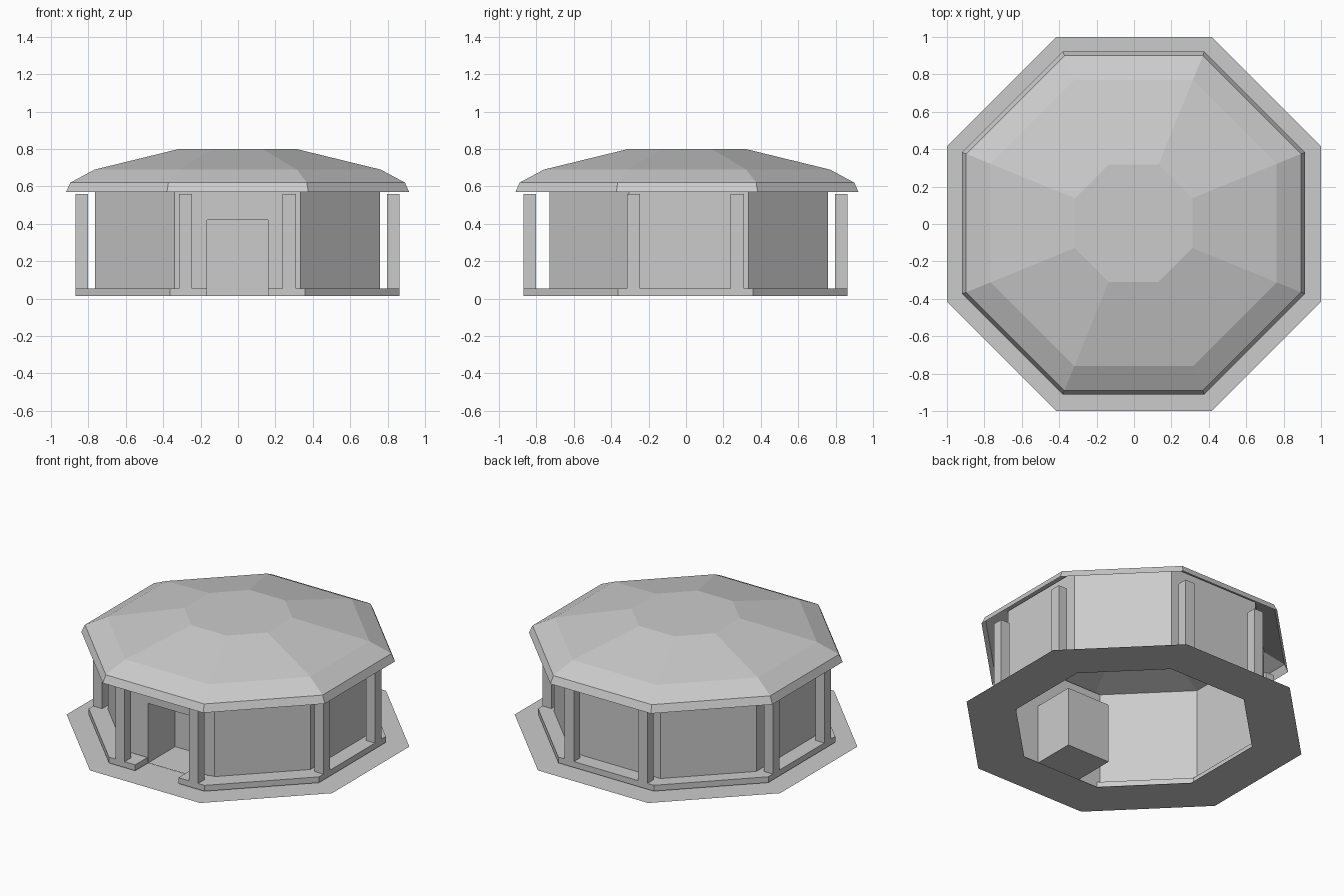
import bpy, bmesh
from mathutils import Vector

if "Cube" in bpy.data.objects:
    bpy.data.objects.remove(bpy.data.objects["Cube"])

mat = bpy.data.materials.new("plain grey")
mat.use_nodes = True
GREY = (0.6, 0.6, 0.6, 1)
mat.diffuse_color = GREY
mat.node_tree.nodes["Principled BSDF"].inputs["Base Color"].default_value = GREY

DOOR_L, DOOR_R, DOOR_TOP, FLOOR = -0.165, 0.16, 0.42, 0.015


def finish(bm, name, collection_hidden=False):
    me = bpy.data.meshes.new(name)
    bm.to_mesh(me)
    bm.free()
    me.materials.append(mat)
    ob = bpy.data.objects.new(name, me)
    bpy.context.collection.objects.link(ob)
    return ob


def octagon(reach, corner, z, shift=(0, 0), reach_y=None, corner_y=None):
    """Eight points: side distance, half side length, height."""
    ry = reach_y or reach
    cy = corner_y or corner
    pts = [(corner, -ry), (reach, -cy), (reach, cy), (corner, ry)]
    pts += [(-x, -y) for x, y in pts]
    return [Vector((x + shift[0], y + shift[1], z)) for x, y in pts]


def loft(rings, name, cap_end=False, closed=False):
    bm = bmesh.new()
    loops = [[bm.verts.new(p) for p in ring] for ring in rings]
    pairs = list(zip(loops, loops[1:]))
    if closed:
        pairs.append((loops[-1], loops[0]))
    for a, b in pairs:
        for i in range(8):
            j = (i + 1) % 8
            bm.faces.new((a[i], a[j], b[j], b[i]))
    if cap_end:
        bm.faces.new(loops[-1])
    return bm


def box(name, lo, hi):
    lo, hi = Vector(lo), Vector(hi)
    bm = bmesh.new()
    bmesh.ops.create_cube(bm, size=1)
    for v in bm.verts:
        v.co = (lo + hi) / 2 + v.co * (hi - lo)
    return bm


# Flat ground ring
finish(loft([octagon(1, 0.415, 0), octagon(0.705, 0.292, 0)], "ground"), "ground_ring")

# Raised plinth with a gap for the doorway
off = (-0.003, -0.003)
outer, inner = (0.867, 0.36), (0.735, 0.305)
bm = loft([octagon(*inner, FLOOR, off), octagon(*outer, FLOOR, off),
           octagon(*outer, 0.055, off), octagon(*inner, 0.055, off)], "plinth", closed=True)
plinth = finish(bm, "plinth")
cutter = finish(box("cutter", (DOOR_L, -1, -0.1), (DOOR_R, -0.4, 0.2)), "doorway_cutter")
cutter.hide_render = True
cutter.hide_set(True)
cut = plinth.modifiers.new("doorway", "BOOLEAN")
cut.operation = "DIFFERENCE"
cut.object = cutter
cut.solver = "EXACT"

# Walls, with the doorway opened in the front side
wall = dict(shift=(-0.003, 0.015), reach_y=0.745, corner_y=0.32)
bm = loft([octagon(0.762, 0.337, FLOOR, **wall), octagon(0.762, 0.337, 0.685, **wall)], "walls")
for co, no in (((DOOR_L, 0, 0), (1, 0, 0)), ((DOOR_R, 0, 0), (1, 0, 0)), ((0, 0, DOOR_TOP), (0, 0, 1))):
    front = [f for f in bm.faces if f.normal.y < -0.9 or f.calc_center_median().y < -0.72]
    geom = set(front) | {e for f in front for e in f.edges} | {v for f in front for v in f.verts}
    bmesh.ops.bisect_plane(bm, geom=list(geom), plane_co=co, plane_no=no)
opening = []
for f in bm.faces:
    c = f.calc_center_median()
    if c.y < -0.72 and DOOR_L < c.x < DOOR_R and c.z < DOOR_TOP:
        opening.append(f)
bmesh.ops.delete(bm, geom=opening, context="FACES")
finish(bm, "walls")

# Entrance alcove, open at the front
bm = box("alcove", (DOOR_L, -0.73, FLOOR), (DOOR_R, -0.44, DOOR_TOP))
bm.normal_update()
bmesh.ops.delete(bm, geom=[f for f in bm.faces if f.normal.y < -0.9], context="FACES")
bmesh.ops.reverse_faces(bm, faces=bm.faces[:])
finish(bm, "entrance_alcove")

# Two square posts on each of the four main sides
near, far, inside, outside = 0.242, 0.312, 0.80, 0.867
n = 0
for sx in (-1, 1):
    for sy in (-1, 1):
        for a, b in (((near, inside), (far, outside)), ((inside, near), (outside, far))):
            n += 1
            xs = sorted((a[0] * sx, b[0] * sx))
            ys = sorted((a[1] * sy, b[1] * sy))
            finish(box("post", (xs[0] - 0.003, ys[0] - 0.003, 0.055),
                       (xs[1] - 0.003, ys[1] - 0.003, 0.56)), f"post_{n}")

# Faceted roof shell: lip, eave slope, main slope, flat top
profile = [(0.917, 0.378, 0.57), (0.895, 0.37, 0.62), (0.765, 0.317, 0.69), (0.314, 0.133, 0.80)]
finish(loft([octagon(r, c, z, (-0.002, 0.005)) for r, c, z in profile], "roof", cap_end=True), "roof")
